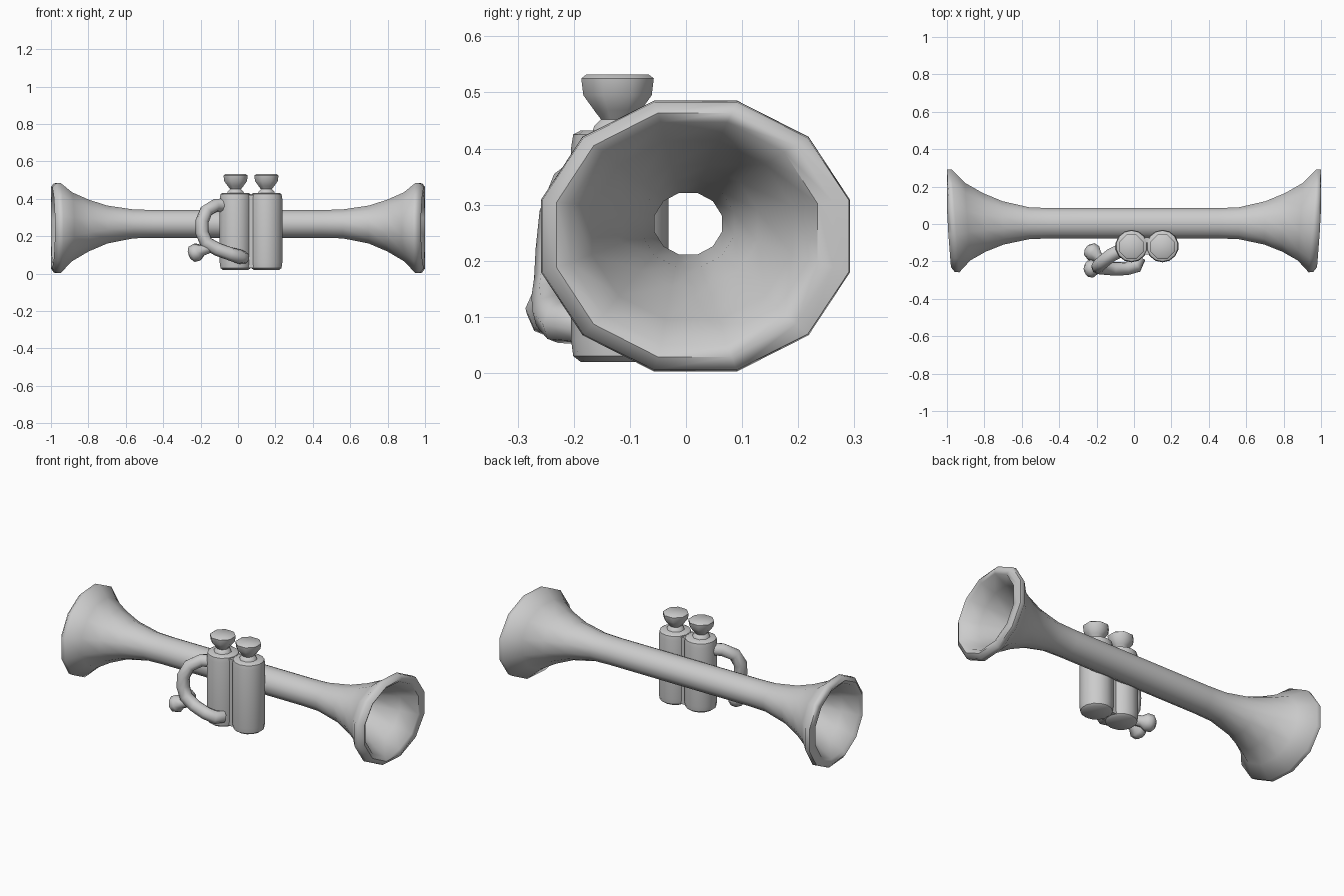
import bpy, bmesh
from math import sin, cos, pi, radians
from mathutils import Vector

old = bpy.data.objects.get("Cube")
if old:
    bpy.data.objects.remove(old, do_unlink=True)

metal = bpy.data.materials.new("light grey metal")
metal.use_nodes = True
grey = (0.6, 0.6, 0.6, 1)
metal.diffuse_color = grey
metal.node_tree.nodes["Principled BSDF"].inputs["Base Color"].default_value = grey


def finish(name, bm, angle):
    bmesh.ops.recalc_face_normals(bm, faces=bm.faces)
    mesh = bpy.data.meshes.new(name)
    bm.to_mesh(mesh)
    bm.free()
    mesh.materials.append(metal)
    ob = bpy.data.objects.new(name, mesh)
    bpy.context.collection.objects.link(ob)
    bpy.ops.object.select_all(action='DESELECT')
    ob.select_set(True)
    bpy.context.view_layer.objects.active = ob
    bpy.ops.object.shade_smooth_by_angle(angle=radians(angle))
    return ob


def loft(name, rings, closed=False, angle=50):
    """Skin a list of point rings; cap the ends unless the loop is closed."""
    bm = bmesh.new()
    loops = [[bm.verts.new(p) for p in ring] for ring in rings]
    n = len(loops[0])
    pairs = list(zip(loops, loops[1:]))
    if closed:
        pairs.append((loops[-1], loops[0]))
    else:
        bm.faces.new(loops[0])
        bm.faces.new(loops[-1])
    for a, b in pairs:
        for i in range(n):
            j = (i + 1) % n
            bm.faces.new((a[i], a[j], b[j], b[i]))
    return finish(name, bm, angle)


def horn_ring(x, ry, rz, sides=12):
    # The centre shifts slightly back and down as the bell opens
    flare = max(0, min(1, (rz - 0.08) / 0.16))
    cy, cz = 0.004 + 0.013 * flare, 0.266 - 0.022 * flare
    ring = []
    for i in range(sides):
        a = 2 * pi * (i + 0.5) / sides
        slant = 0.022 * flare * cos(a)
        sx = x + (slant if x > 0 else -slant)
        ring.append((max(-1, min(1, sx)), cy + ry * cos(a), cz + rz * sin(a)))
    return ring


def lathe(name, cx, cy, profile, sides, angle=40):
    rings = [[(cx + r * cos(2 * pi * (i + 0.5) / sides),
               cy + r * sin(2 * pi * (i + 0.5) / sides), z)
              for i in range(sides)] for r, z in profile]
    return loft(name, rings, angle=angle)


def tube(name, points, radii, sides=8):
    """Sweep a round section along a path with varying radius."""
    pts = [Vector(p) for p in points]
    rings, side = [], None
    for k, p in enumerate(pts):
        t = (pts[min(k + 1, len(pts) - 1)] - pts[max(k - 1, 0)]).normalized()
        if side is None:
            side = t.cross(Vector((0, 1, 0)))
        side = (side - t * side.dot(t)).normalized()
        up = t.cross(side)
        rings.append([p + radii[k] * (side * cos(2 * pi * i / sides) + up * sin(2 * pi * i / sides))
                      for i in range(sides)])
    return loft(name, rings, angle=60)


# Double ended horn: outer skin, rounded lips and hollow bore
outer = [(0.45, 0.084, 0.077), (0.56, 0.088, 0.08), (0.70, 0.12, 0.105),
         (0.80, 0.162, 0.143), (0.89, 0.215, 0.19), (0.955, 0.285, 0.25)]
lip = [(0.98, 0.283, 0.247), (0.998, 0.255, 0.225), (0.985, 0.228, 0.205)]
inner = [(0.90, 0.185, 0.165), (0.78, 0.125, 0.112), (0.66, 0.085, 0.08), (0.5, 0.062, 0.057)]
half = outer + lip + inner
profile = half + [(-x, ry, rz) for x, ry, rz in reversed(half)]
loft("double_horn", [horn_ring(*p) for p in profile], closed=True, angle=60)

# Valve cylinders with cup shaped buttons
barrel = [(0.07, 0.02), (0.083, 0.03), (0.087, 0.06), (0.087, 0.40), (0.083, 0.425), (0.07, 0.432)]
button = [(0.05, 0.425), (0.045, 0.44), (0.032, 0.452), (0.045, 0.468),
          (0.066, 0.495), (0.07, 0.525), (0.06, 0.532)]
for tag, x in (("right", -0.013), ("left", 0.152)):
    lathe("valve_" + tag, x, -0.118, barrel, 14)
    lathe("button_" + tag, x, -0.122, button, 8, 45)

# Web joining the two valves
bm = bmesh.new()
bmesh.ops.create_cube(bm, size=1)
for v in bm.verts:
    v.co = (0.07 + v.co.x * 0.07, -0.118 + v.co.y * 0.09, 0.225 + v.co.z * 0.39)
finish("valve_web", bm, 30)

# Curved side handle
tube("handle",
     [(-0.05, -0.13, 0.365), (-0.12, -0.165, 0.365), (-0.17, -0.205, 0.335), (-0.192, -0.226, 0.28),
      (-0.192, -0.232, 0.22), (-0.17, -0.235, 0.165), (-0.11, -0.24, 0.13), (-0.04, -0.238, 0.105),
      (0.01, -0.225, 0.09), (0.03, -0.18, 0.085)],
     [0.036] * 8 + [0.038, 0.034])

# Two short knobs branching off the foot of the handle
knob_radii = [0.028, 0.03, 0.048, 0.044, 0.02]
for tag, start, end in (("front", (-0.14, -0.235, 0.145), (-0.262, -0.24, 0.098)),
                        ("back", (-0.15, -0.215, 0.14), (-0.25, -0.125, 0.105))):
    a, b = Vector(start), Vector(end)
    tube("knob_" + tag, [a.lerp(b, f) for f in (0, 0.45, 0.65, 0.88, 1)], knob_radii)
